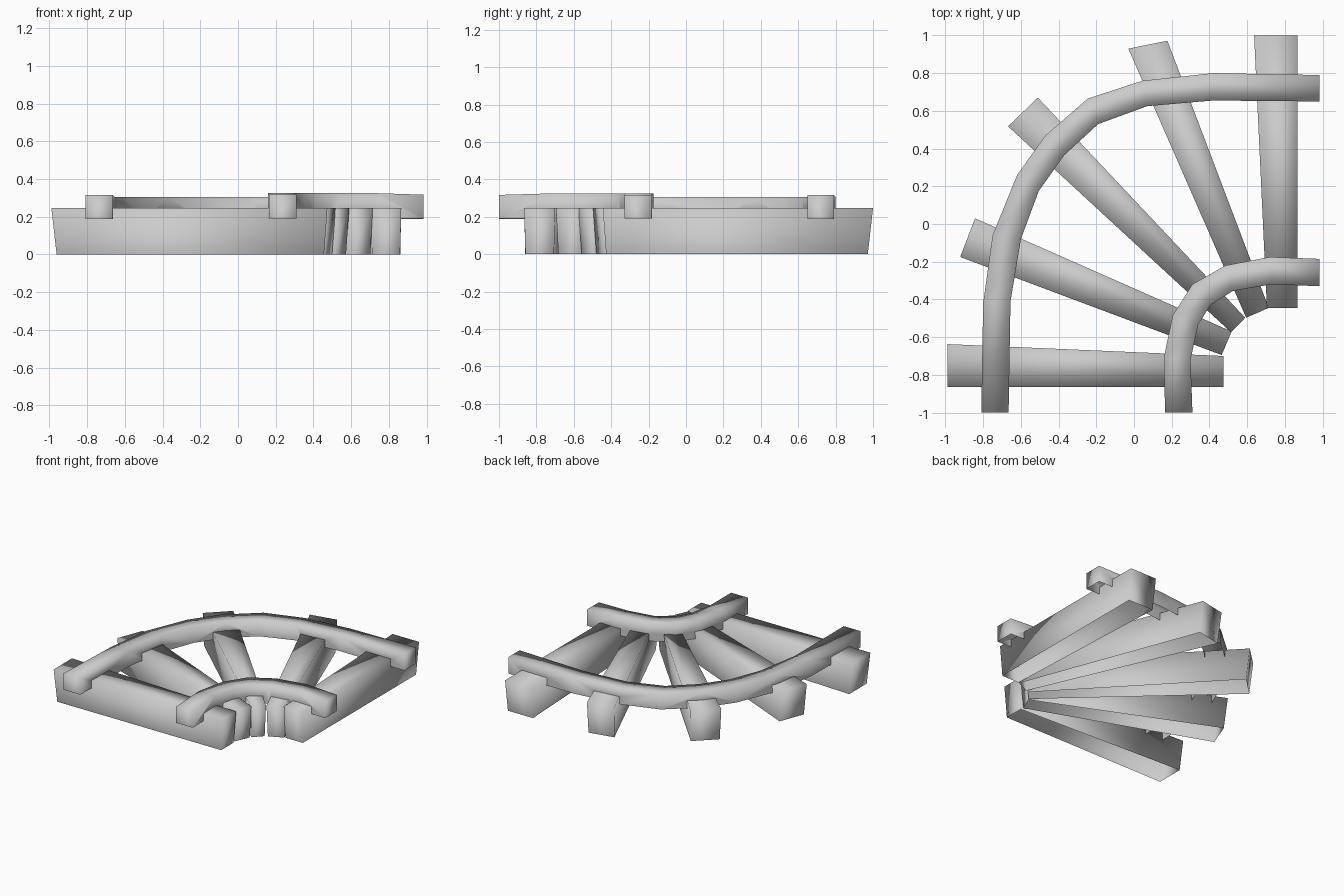
import bpy, bmesh
from mathutils import Vector

if "Cube" in bpy.data.objects:
    bpy.data.objects.remove(bpy.data.objects["Cube"])


def loft(name, sections):
    """Skin a row of four-point sections into a closed beam."""
    bm = bmesh.new()
    rings = [[bm.verts.new(p) for p in s] for s in sections]
    for a, b in zip(rings, rings[1:]):
        for i in range(4):
            j = (i + 1) % 4
            bm.faces.new((a[i], a[j], b[j], b[i]))
    bm.faces.new(rings[0])
    bm.faces.new(rings[-1])
    bmesh.ops.recalc_face_normals(bm, faces=bm.faces)
    me = bpy.data.meshes.new(name)
    bm.to_mesh(me)
    bm.free()
    ob = bpy.data.objects.new(name, me)
    bpy.context.collection.objects.link(ob)
    return ob


def rail(name, outer, inner, z0, z_end, z_mid):
    """Rail between two plan outlines, with its own end and middle heights."""
    secs = []
    for i, (a, b) in enumerate(zip(outer, inner)):
        z1 = z_end if i in (0, len(outer) - 1) else z_mid
        secs.append([(*a, z0), (*b, z0), (*b, z1), (*a, z1)])
    return loft(name, secs)


def sleeper(name, a, b, c, d, top=0.247):
    """Tapered sleeper: a, b at the outer end, c, d at the inner end."""
    a, b, c, d = (Vector(p) for p in (a, b, c, d))
    along = ((c + d) - (a + b)).normalized()
    side = (b - a).normalized()

    def section(p, q, shift):
        lo_p = p + along * shift + side * 0.006
        lo_q = q + along * shift - side * 0.006
        return [(*lo_p, 0), (*lo_q, 0), (*q, top), (*p, top)]

    return loft(name, [section(a, b, 0.028), section(d, c, -0.018)])


def open_underside(ob, low=-1.0):
    """Remove downward faces and any notch walls below the given height."""
    bm = bmesh.new()
    bm.from_mesh(ob.data)
    bm.normal_update()
    gone = [f for f in bm.faces
            if f.normal.z < -0.8 or all(v.co.z < low for v in f.verts)]
    bmesh.ops.delete(bm, geom=gone, context='FACES')
    for f in bm.faces:
        f.smooth = True
    bm.to_mesh(ob.data)
    bm.free()


# curved rails
rails = [
    rail("outer_rail",
         [(0.985, 0.79), (0.42, 0.80), (0.045, 0.76), (-0.245, 0.665), (-0.47, 0.47),
          (-0.62, 0.26), (-0.75, -0.06), (-0.80, -0.42), (-0.81, -1)],
         [(0.985, 0.65), (0.42, 0.655), (0.07, 0.625), (-0.19, 0.53), (-0.37, 0.365),
          (-0.505, 0.175), (-0.60, -0.08), (-0.655, -0.41), (-0.665, -1)],
         0.188, 0.316, 0.306),
    rail("inner_rail",
         [(0.985, -0.185), (0.72, -0.175), (0.485, -0.22), (0.31, -0.32),
          (0.205, -0.485), (0.158, -0.71), (0.165, -1)],
         [(0.985, -0.33), (0.73, -0.32), (0.525, -0.355), (0.405, -0.43),
          (0.34, -0.535), (0.30, -0.72), (0.31, -1)],
         0.19, 0.317, 0.325),
]

# fanned sleepers
plans = [
    ((0.637, 1), (0.866, 1), (0.866, -0.445), (0.705, -0.445)),
    ((-0.03, 0.93), (0.177, 0.972), (0.715, -0.445), (0.595, -0.497)),
    ((-0.668, 0.518), (-0.51, 0.67), (0.59, -0.497), (0.515, -0.575)),
    ((-0.922, -0.175), (-0.843, 0.03), (0.518, -0.57), (0.465, -0.695)),
    ((-0.99, -0.865), (-0.99, -0.637), (0.474, -0.70), (0.474, -0.865)),
]
sleepers = [sleeper(f"sleeper_{i + 1}", *p) for i, p in enumerate(plans)]

# notch the rails over the sleepers
for r in rails:
    for s in sleepers:
        m = r.modifiers.new("notch", 'BOOLEAN')
        m.operation, m.solver, m.object = 'DIFFERENCE', 'EXACT', s
    dg = bpy.context.evaluated_depsgraph_get()
    cut = bpy.data.meshes.new_from_object(r.evaluated_get(dg))
    r.modifiers.clear()
    r.data = cut
    open_underside(r, 0.25)

# the sleepers are hollow underneath
for s in sleepers:
    open_underside(s)
